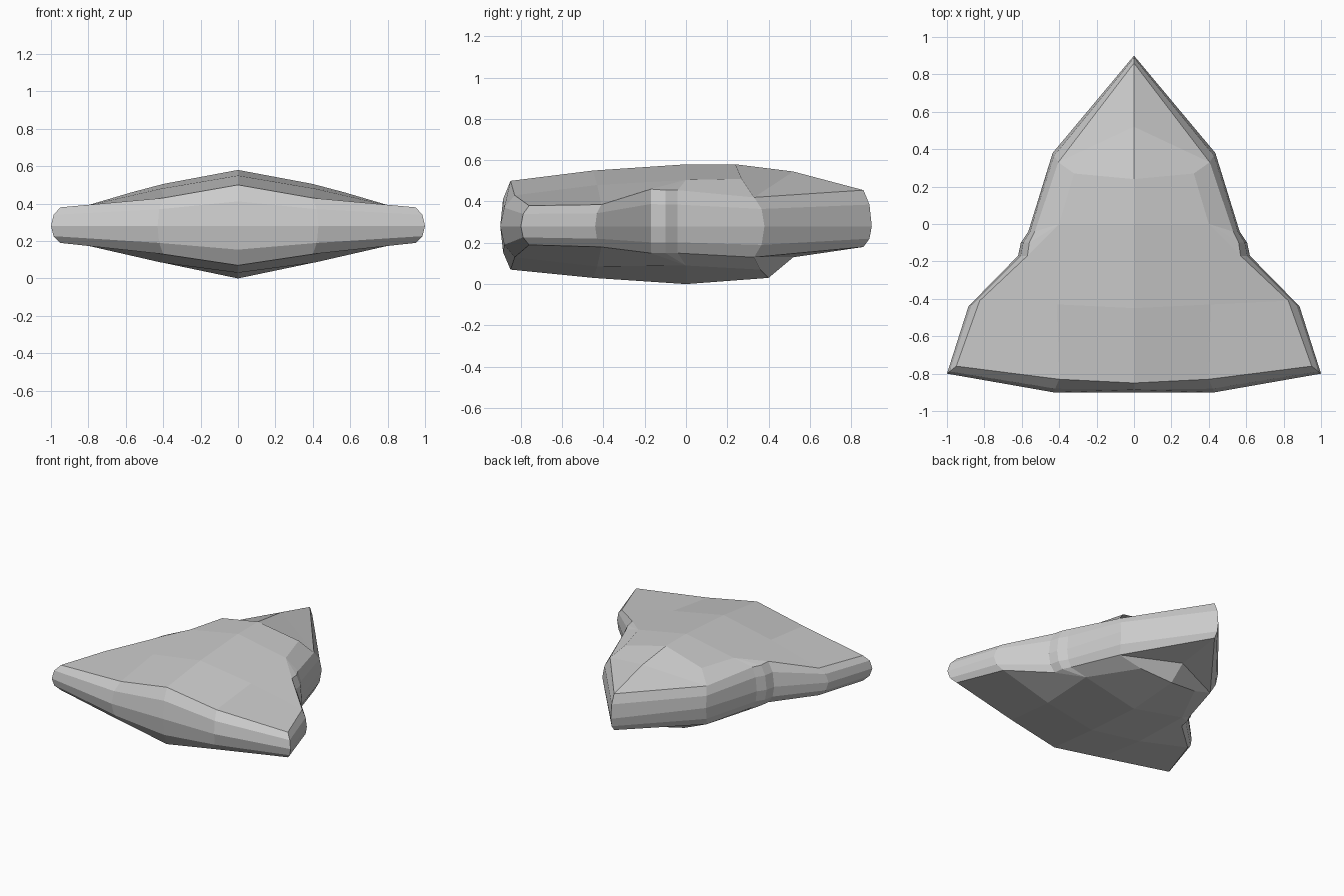
import bpy, bmesh
from mathutils import Vector

if "Cube" in bpy.data.objects:
    bpy.data.objects.remove(bpy.data.objects["Cube"])

MID_Z = 0.28
# rim stations from front centre to nose: inner x, y, outer x, y, top z, bottom z
RIM = [
    (0.00, -0.85, 0.00, -0.90, 0.50, 0.07),
    (0.40, -0.83, 0.43, -0.90, 0.43, 0.13),
    (0.95, -0.76, 1.00, -0.80, 0.38, 0.19),
    (0.825, -0.41, 0.885, -0.44, 0.385, 0.18),
    (0.57, -0.17, 0.62, -0.17, 0.46, 0.15),
    (0.56, -0.10, 0.605, -0.10, 0.455, 0.15),
    (0.53, -0.04, 0.565, -0.04, 0.455, 0.15),
    (0.405, 0.33, 0.435, 0.38, 0.42, 0.13),
    (0.00, 0.86, 0.00, 0.90, 0.455, 0.18),
]
# inner points: four on the centre line, three on the shoulder
TOP = [(0, -0.45, 0.55), (0, 0, 0.58), (0, 0.24, 0.58), (0, 0.52, 0.545),
       (0.41, -0.43, 0.48), (0.40, 0, 0.505), (0.32, 0.27, 0.51)]
BELLY = [(0, -0.45, 0.03), (0, 0, 0.0), (0, 0.40, 0.03), (0, 0.52, 0.13),
         (0.41, -0.43, 0.085), (0.43, 0, 0.09), (0.24, 0.36, 0.07)]
# shell faces: 0-8 are rim stations, 9-12 centre line, 13-15 shoulder
SHELL = [(0, 9, 13, 1), (1, 13, 3, 2), (9, 10, 14, 13), (13, 14, 4, 3),
         (14, 5, 4), (14, 6, 5), (10, 11, 15, 14), (14, 15, 7, 6),
         (11, 12, 7, 15), (12, 8, 7)]


def rim_point(station, level):
    """Level 0 is the top edge, 2 the outer ridge, 4 the bottom edge."""
    ix, iy, ox, oy, zt, zb = station
    edge_z = zt if level < 2 else zb
    out, drop = {0: (0, 1), 1: (0.72, 0.6), 2: (1, 0)}[min(level, 4 - level)]
    return Vector((ix + (ox - ix) * out, iy + (oy - iy) * out,
                   MID_Z + (edge_z - MID_Z) * drop))


def add_faces(bm, points, faces, side):
    verts = [bm.verts.new((p[0] * side, p[1], p[2])) for p in points]
    for f in faces:
        bm.faces.new([verts[i] for i in f])


bm = bmesh.new()
n = len(RIM)
for side in (1, -1):
    # rounded rim band
    band = [rim_point(s, k) for k in range(5) for s in RIM]
    quads = [(k * n + i, k * n + i + 1, (k + 1) * n + i + 1, (k + 1) * n + i)
             for k in range(4) for i in range(n - 1)]
    add_faces(bm, band, quads, side)
    # top deck and belly
    add_faces(bm, [rim_point(s, 0) for s in RIM] + TOP, SHELL, side)
    add_faces(bm, [rim_point(s, 4) for s in RIM] + BELLY, SHELL, side)

bmesh.ops.remove_doubles(bm, verts=bm.verts, dist=0.0005)
bmesh.ops.recalc_face_normals(bm, faces=bm.faces)
mesh = bpy.data.meshes.new("hull")
bm.to_mesh(mesh)
bm.free()
hull = bpy.data.objects.new("hull", mesh)
bpy.context.collection.objects.link(hull)
